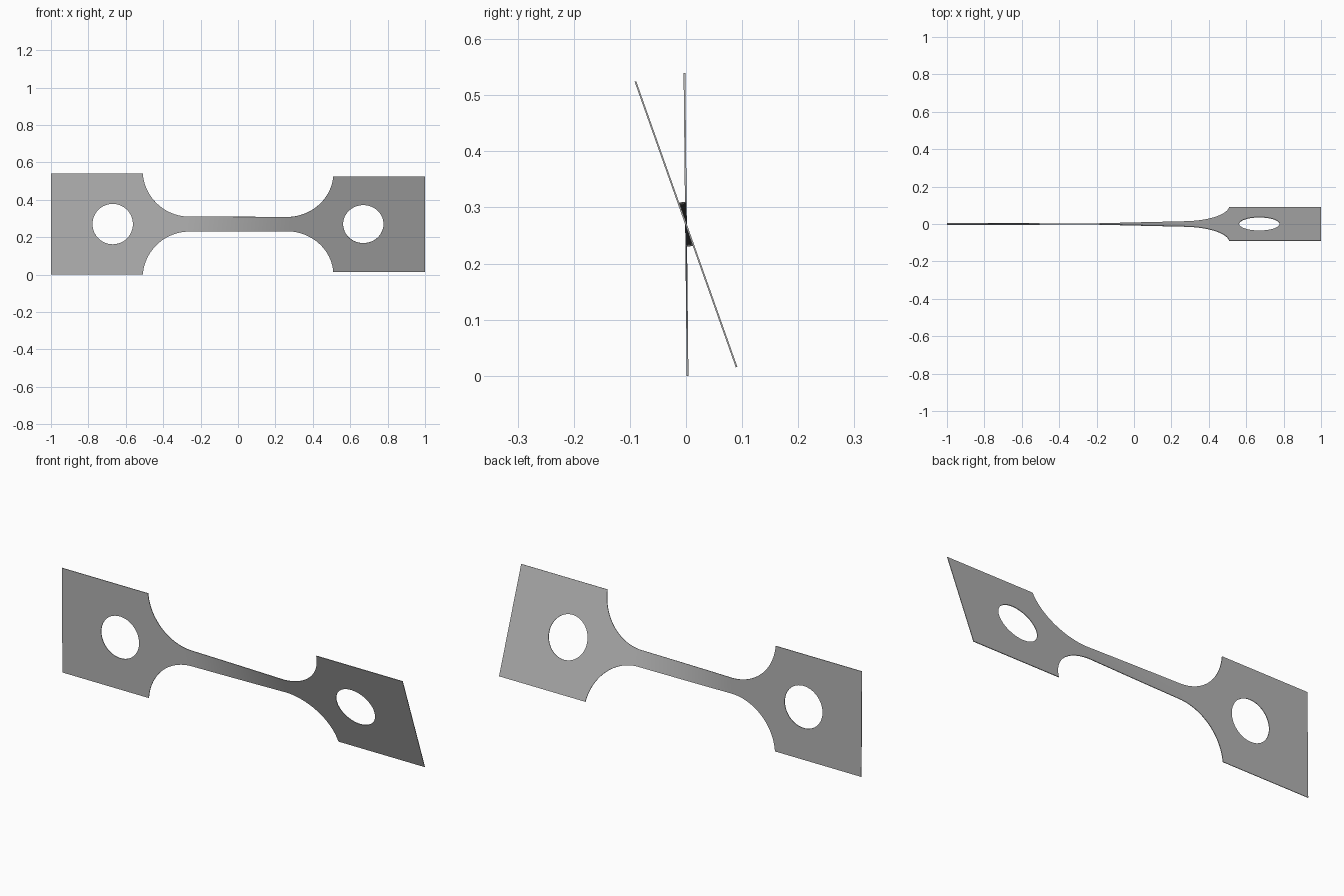
import bpy, bmesh
from math import sin, cos, pi, radians, sqrt

cube = bpy.data.objects.get("Cube")
if cube:
    bpy.data.objects.remove(cube, do_unlink=True)

HALF, NECK, FILLET = 0.27, 0.04, 0.25      # grip and neck half widths, fillet radius
FILLET_X, HOLE_X, HOLE_R = 0.26, 0.67, 0.108
THICK = 0.003

steel = bpy.data.materials.new("steel grey")
steel.use_nodes = True
grey = (0.45, 0.45, 0.45, 1)
steel.diffuse_color = grey
steel.node_tree.nodes["Principled BSDF"].inputs["Base Color"].default_value = grey

# Half outline: (distance along, outer half width, hole half height)
half = [(FILLET_X * i / 12, NECK, 0) for i in range(12)]
arc = sqrt(FILLET ** 2 - (FILLET + NECK - HALF) ** 2) / FILLET
end_angle = pi / 2 - (FILLET + NECK - HALF) / FILLET
for i in range(25):
    a = end_angle * i / 24
    half.append((FILLET_X + FILLET * sin(a), NECK + FILLET * (1 - cos(a)), 0))
for i in range(33):
    a = pi * i / 32
    half.append((HOLE_X - HOLE_R * cos(a), HALF, HOLE_R * sin(a)))
half.append((1, HALF, 0))
columns = [(-x, w, h) for x, w, h in reversed(half[1:])] + half


def twisted(x, s):
    """Place a point of the flat strip, turned progressively along the neck."""
    t = min(max((x + 0.27) / 0.54, 0), 1)
    a = radians(0.6 + 18.9 * t)
    return (x, -s * sin(a), HALF + s * cos(a))


# Twisted strip: a run of quads above and below the centre line
bm = bmesh.new()
for side in (1, -1):
    for (x0, w0, h0), (x1, w1, h1) in zip(columns, columns[1:]):
        pts = [(x0, h0), (x1, h1), (x1, w1), (x0, w0)]
        bm.faces.new([bm.verts.new(twisted(x, side * s)) for x, s in pts[::side]])
bmesh.ops.remove_doubles(bm, verts=bm.verts, dist=0.00005)
bmesh.ops.recalc_face_normals(bm, faces=bm.faces)
mesh = bpy.data.meshes.new("twisted_test_strip")
bm.to_mesh(mesh)
bm.free()
mesh.materials.append(steel)
strip = bpy.data.objects.new("twisted_test_strip", mesh)
bpy.context.collection.objects.link(strip)

# Sheet thickness
solid = strip.modifiers.new("thickness", 'SOLIDIFY')
solid.thickness = THICK
solid.offset = 0

bpy.context.view_layer.objects.active = strip
strip.select_set(True)
bpy.ops.object.modifier_apply(modifier=solid.name)
bpy.ops.object.shade_smooth_by_angle(angle=radians(30))
